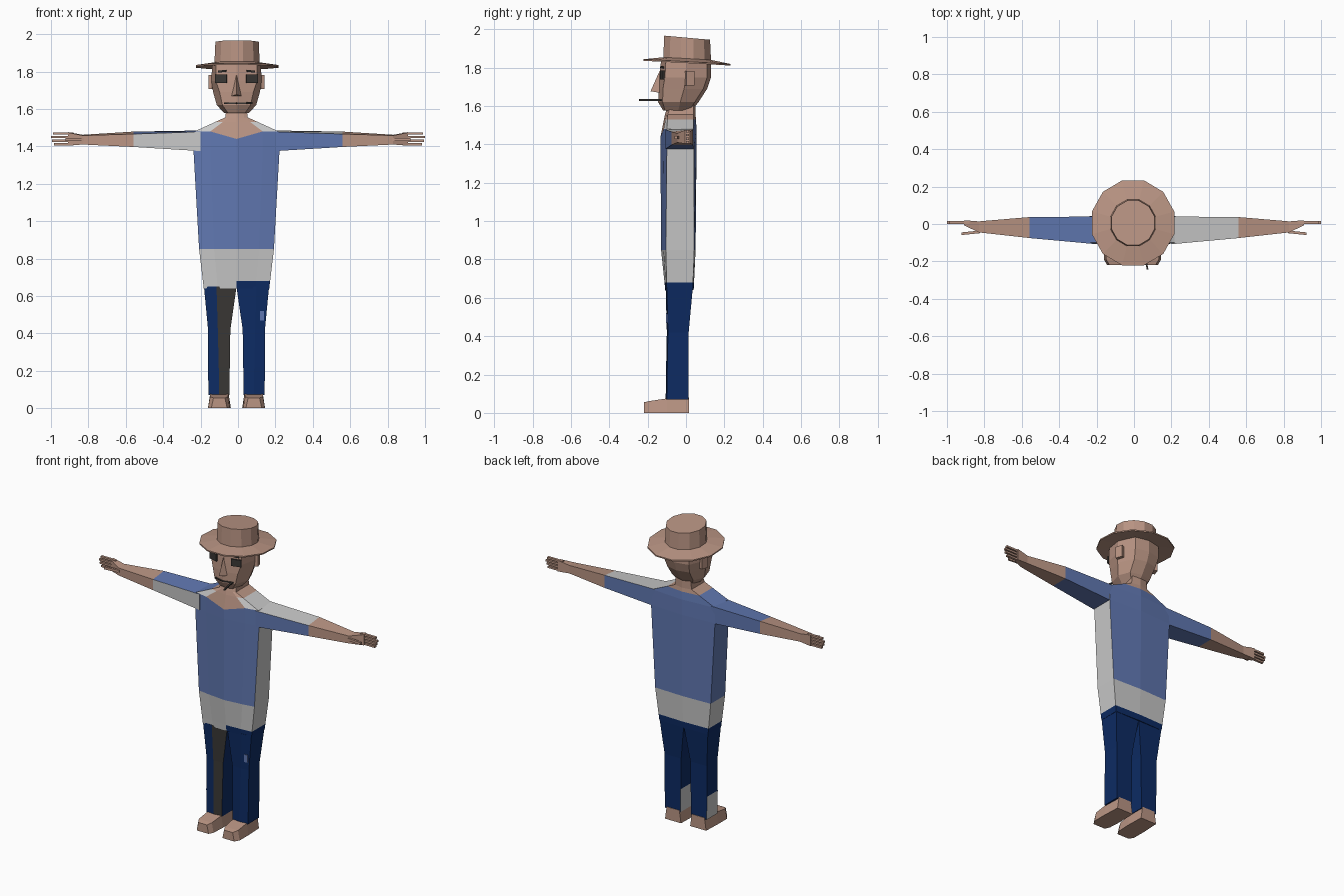
import bpy, bmesh, math
from mathutils import Vector, Matrix

if "Cube" in bpy.data.objects:
    bpy.data.objects.remove(bpy.data.objects["Cube"])

CX = -0.008  # body centre line


def material(name, rgb):
    m = bpy.data.materials.new(name)
    m.diffuse_color = (*rgb, 1)
    m.use_nodes = True
    m.node_tree.nodes["Principled BSDF"].inputs["Base Color"].default_value = m.diffuse_color
    return m


SKIN, BLUE, GREY, NAVY, DARK = range(5)
MATS = [material("skin", (0.49, 0.30, 0.23)),
        material("shirt_blue", (0.118, 0.187, 0.44)),
        material("light_grey", (0.58, 0.58, 0.58)),
        material("denim_navy", (0.004, 0.024, 0.125)),
        material("dark_grey", (0.042, 0.039, 0.036))]


def finish(name, bm, rule, cuts=()):
    """Cut at (axis, value) planes, colour faces by rule(centre, normal)."""
    for axis, v in cuts:
        no = Vector((0, 0, 0))
        no[axis] = 1
        bmesh.ops.bisect_plane(bm, geom=bm.verts[:] + bm.edges[:] + bm.faces[:],
                               plane_co=no * v, plane_no=no)
    bmesh.ops.recalc_face_normals(bm, faces=bm.faces[:])
    bm.normal_update()
    for f in bm.faces:
        f.material_index = rule if isinstance(rule, int) else rule(f.calc_center_median(), f.normal)
    me = bpy.data.meshes.new(name)
    bm.to_mesh(me)
    bm.free()
    for m in MATS:
        me.materials.append(m)
    ob = bpy.data.objects.new(name, me)
    bpy.context.collection.objects.link(ob)
    return ob


def loft(name, rings, rule, cuts=()):
    bm = bmesh.new()
    vs = [[bm.verts.new(p) for p in r] for r in rings]
    n = len(rings[0])
    for a, b in zip(vs, vs[1:]):
        for i in range(n):
            j = (i + 1) % n
            bm.faces.new((a[i], a[j], b[j], b[i]))
    bm.faces.new(vs[0])
    bm.faces.new(vs[-1])
    return finish(name, bm, rule, cuts)


def box(name, loc, size, rule, rot_z=0, rot_y=0):
    bm = bmesh.new()
    mat = (Matrix.Translation(loc) @ Matrix.Rotation(rot_z, 4, 'Z')
           @ Matrix.Rotation(rot_y, 4, 'Y') @ Matrix.Diagonal((*size, 1)))
    bmesh.ops.create_cube(bm, size=1, matrix=mat)
    return finish(name, bm, rule)


# Torso with shoulders and neck
def torso_ring(z, w, wi, yfm, yfc, ybc, ybm, drop=0):
    pts = [(-w, yfc, z), (-wi, (yfc + yfm) / 2, z), (0, yfm, z - drop), (wi, (yfc + yfm) / 2, z),
           (w, yfc, z), (w, ybc, z), (0, ybm, z), (-w, ybc, z)]
    return [(x + CX, y, zz) for x, y, zz in pts]


def torso_colour(c, n):
    front, back = c.y < -0.06, c.y > 0.01
    x = c.x - CX
    if c.z > 1.53 or (c.z > 1.45 and front and abs(x) < 0.09):
        return SKIN
    if c.z < 0.68:
        return GREY if front and x < 0 else NAVY
    if c.z < 0.85:
        return GREY
    if c.z > 1.48 and front:
        return GREY
    if not front and not back and x > 0:
        return GREY
    return BLUE


loft("torso", [torso_ring(0.64, 0.175, 0.1, -0.108, -0.10, 0.035, 0.04),
               torso_ring(0.85, 0.2, 0.12, -0.13, -0.105, 0.043, 0.05),
               torso_ring(1.38, 0.23, 0.14, -0.133, -0.10, 0.042, 0.055),
               torso_ring(1.48, 0.225, 0.14, -0.133, -0.10, 0.038, 0.055, 0.04),
               torso_ring(1.555, 0.06, 0.04, -0.11, -0.095, 0.04, 0.05),
               torso_ring(1.62, 0.052, 0.035, -0.09, -0.075, 0.04, 0.05)],
     torso_colour, [(2, 0.68), (2, 0.85), (2, 1.53)])


# Arms, hands, legs and feet on both sides
def arm_colour(c, n):
    if abs(c.x) > 0.56:
        return SKIN
    if c.x < 0:
        return GREY if n.y < -0.6 else BLUE
    return GREY if n.z > 0.6 else BLUE


def leg_colour(c, n):
    if n.x < -0.7 and c.z < 0.22:
        return GREY
    if n.y < -0.6 and -0.1 < c.x < 0:
        return DARK
    return NAVY


for s, side in ((-1, "left"), (1, "right")):
    rings = []
    for x, yf, yb, zb, ztf, ztb in [(0.20, -0.108, 0.04, 1.375, 1.478, 1.485),
                                    (0.56, -0.075, 0.037, 1.397, 1.466, 1.479),
                                    (0.83, -0.045, 0.014, 1.41, 1.458, 1.462),
                                    (0.91, -0.006, 0.02, 1.404, 1.474, 1.476)]:
        rings.append([(s * x, yf, zb), (s * x, yf, ztf), (s * x, yb, ztb), (s * x, yb, zb)])
    loft(side + "_arm", rings, arm_colour)
    for i, tip in enumerate((0.985, 0.995, 1.0, 0.99)):
        box(side + "_finger", (s * (tip + 0.88) / 2, 0.007, 1.411 + 0.0193 * i),
            (tip - 0.88, 0.016, 0.012), SKIN)
    box(side + "_thumb", (s * 0.873, -0.047, 1.437), (0.1, 0.014, 0.016), SKIN, -s * 0.1)

    rings = []
    for z, xi, xm, xo, yf, yb in [(0.07, 0.038, 0.093, 0.15, -0.10, 0.013),
                                  (0.22, 0.036, 0.095, 0.152, -0.098, 0.014),
                                  (0.42, 0.033, 0.10, 0.152, -0.094, 0.014),
                                  (0.65, 0.0, 0.107, 0.174, -0.10, 0.035)]:
        rings.append([(s * x + CX, y, z) for x, y in
                      ((xo, yf), (xm, yf - 0.006), (xi, yf), (xi, yb), (xo, yb))])
    loft(side + "_leg", rings, leg_colour)

    rings = []
    for y, xi, xo, z in [(0.016, 0.033, 0.148, 0.08), (-0.10, 0.03, 0.153, 0.075),
                         (-0.19, 0.035, 0.153, 0.062), (-0.22, 0.05, 0.135, 0.055)]:
        a, b, m = s * xi + CX, s * xo + CX, 0.012
        rings.append([(a, y, 0), (b, y, 0), (b - s * m, y, z), (a + s * m, y, z)])
    loft(side + "_foot", rings, SKIN)

    # Face details
    box(side + "_eye", (s * 0.083 + CX, -0.124, 1.762), (0.064, 0.009, 0.045), DARK, s * 0.27)
    box(side + "_eyebrow", (s * 0.076 + CX, -0.124, 1.802), (0.045, 0.009, 0.01), DARK, s * 0.27, s * 0.1)
    box(side + "_lip", (s * 0.033 + CX, -0.138, 1.63), (0.066, 0.008, 0.007), DARK, s * 0.26)
    box(side + "_ear", (s * 0.134 + CX, 0.02, 1.745), (0.02, 0.045, 0.075), SKIN, s * 0.3)

box("jeans_patch", (0.128, -0.099, 0.495), (0.022, 0.008, 0.05), BLUE)


# Head
def head_ring(z, yf, wf, yff, ws, ym, wb, yb2, yb):
    half = [(wf, yff), (ws, ym), (wb, yb2)]
    pts = [(0, yf)] + half + [(0, yb)] + [(-x, y) for x, y in reversed(half)]
    return [(x + CX, y, z) for x, y in pts]


loft("head", [head_ring(1.578, -0.12, 0.045, -0.11, 0.065, -0.04, 0.045, 0.02, 0.03),
              head_ring(1.62, -0.145, 0.075, -0.122, 0.105, -0.03, 0.075, 0.045, 0.065),
              head_ring(1.69, -0.143, 0.09, -0.12, 0.125, -0.01, 0.08, 0.09, 0.11),
              head_ring(1.75, -0.14, 0.11, -0.11, 0.135, 0.0, 0.09, 0.11, 0.13),
              head_ring(1.835, -0.13, 0.11, -0.105, 0.13, 0.0, 0.09, 0.11, 0.13)], SKIN)

bm = bmesh.new()
for p in ((0, -0.137, 1.785), (0, -0.185, 1.677), (-0.03, -0.13, 1.668), (0.03, -0.13, 1.668)):
    bm.verts.new((p[0] + CX, p[1], p[2]))
bmesh.ops.convex_hull(bm, input=bm.verts[:])
finish("nose", bm, SKIN)

box("cigarette", (0.062, -0.19, 1.632), (0.009, 0.11, 0.009), DARK, 0.2)

# Wide-brimmed hat, tilted slightly back
rings = []
for r, z in ((0.115, 1.832), (0.228, 1.824), (0.228, 1.832), (0.125, 1.848), (0.12, 1.957)):
    ring = []
    for i in range(12):
        a = math.tau * (i + 0.5) / 12
        y = r * 1.03 * math.sin(a) + 0.006
        ring.append((r * math.cos(a) - 0.005, y, z - y * (0.09 if z > 1.9 else 0.055)))
    rings.append(ring)
loft("hat", rings, SKIN)
